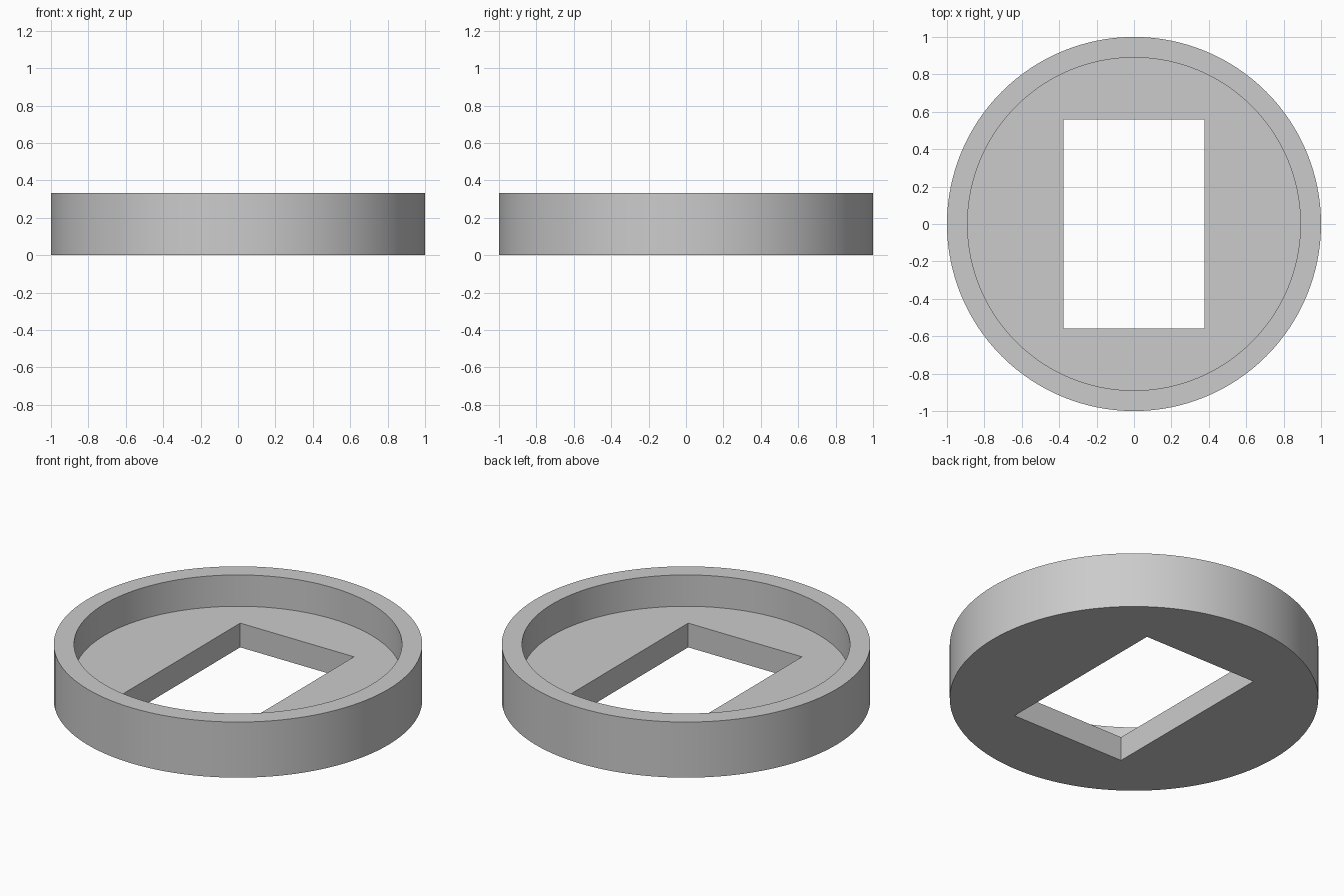
import bpy
import math

HEIGHT = 0.333
FLOOR = 0.145
OUTER_R = 1.0
INNER_R = 0.89
HOLE_X, HOLE_Y = 0.754, 1.118
SEGMENTS = 128

cube = bpy.data.objects.get("Cube")
if cube:
    bpy.data.objects.remove(cube, do_unlink=True)

grey = bpy.data.materials.new("light grey")
grey.use_nodes = True
colour = (0.6, 0.6, 0.6, 1.0)
grey.diffuse_color = colour
grey.node_tree.nodes["Principled BSDF"].inputs["Base Color"].default_value = colour


def disc(name, radius, bottom, top):
    bpy.ops.mesh.primitive_cylinder_add(
        vertices=SEGMENTS, radius=radius, depth=top - bottom,
        location=(0, 0, (bottom + top) / 2))
    obj = bpy.context.object
    obj.name = name
    return obj


def cut(target, cutter):
    """Subtract the cutter from the target, then discard the cutter."""
    cutter.hide_render = True
    mod = target.modifiers.new("cut", "BOOLEAN")
    mod.operation = "DIFFERENCE"
    mod.solver = "EXACT"
    mod.object = cutter
    bpy.context.view_layer.objects.active = target
    bpy.ops.object.modifier_apply(modifier=mod.name)
    bpy.data.objects.remove(cutter, do_unlink=True)


# Round body
ring = disc("recessed_ring", OUTER_R, 0, HEIGHT)
ring.data.materials.append(grey)

# Shallow round recess in the top
cut(ring, disc("recess_cutter", INNER_R, FLOOR, HEIGHT + 0.2))

# Rectangular opening through the floor
bpy.ops.mesh.primitive_cube_add(size=1, location=(0, 0, FLOOR / 2))
opening = bpy.context.object
opening.name = "opening_cutter"
opening.scale = (HOLE_X, HOLE_Y, 0.5)
bpy.context.view_layer.update()
cut(ring, opening)

# Smooth round walls with crisp rims
bpy.ops.object.select_all(action="DESELECT")
ring.select_set(True)
bpy.context.view_layer.objects.active = ring
bpy.ops.object.shade_smooth_by_angle(angle=math.radians(30))
